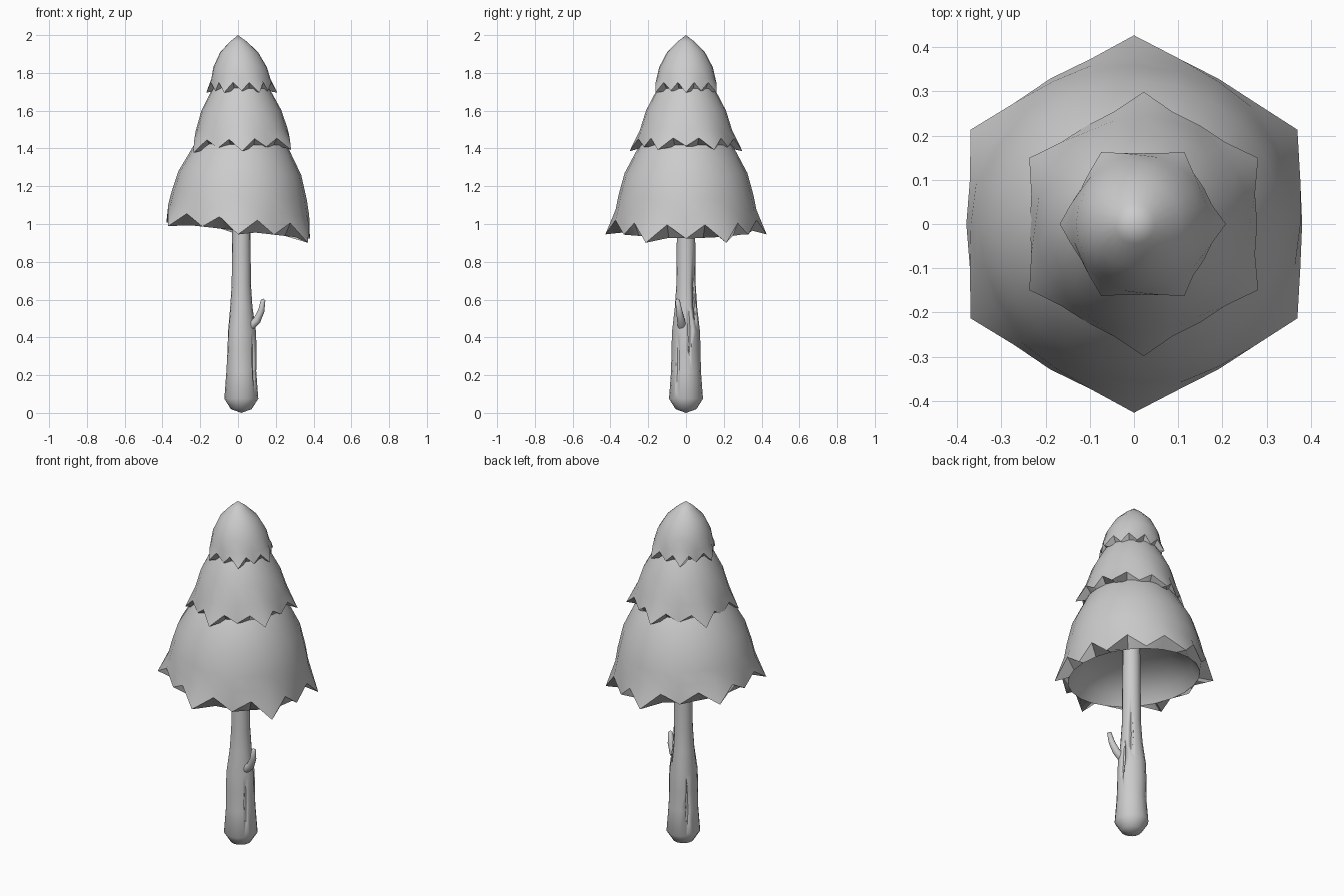
import bpy, bmesh, math
from mathutils import Vector

if "Cube" in bpy.data.objects:
    bpy.data.objects.remove(bpy.data.objects["Cube"])


def finish(bm, name, angle=40):
    bmesh.ops.recalc_face_normals(bm, faces=bm.faces)
    me = bpy.data.meshes.new(name)
    bm.to_mesh(me)
    bm.free()
    ob = bpy.data.objects.new(name, me)
    bpy.context.collection.objects.link(ob)
    bpy.ops.object.select_all(action='DESELECT')
    ob.select_set(True)
    bpy.context.view_layer.objects.active = ob
    bpy.ops.object.shade_smooth_by_angle(angle=math.radians(angle))
    return ob


def skin(bm, rings, start=None, end=None):
    """Bridge rings of points, closing the ends with fans to a pole."""
    loops = [[bm.verts.new(p) for p in r] for r in rings]
    n = len(loops[0])
    for a, b in zip(loops, loops[1:]):
        for i in range(n):
            bm.faces.new((a[i], a[(i + 1) % n], b[(i + 1) % n], b[i]))
    for loop, pole in ((loops[0], start), (loops[-1], end)):
        if pole is not None:
            v = bm.verts.new(pole)
            for i in range(n):
                bm.faces.new((loop[i], loop[(i + 1) % n], v))


def foliage(name, profile, hem, inner, rot, cx_top, cx_hem, tilt):
    """Dome with a zigzag hem and a shallow hollow underside.
    hem = (corner, peak, middle) as (r, z); inner = lip edge, then the hollow."""
    n = 24
    top, low = profile[0][1], hem[0][1]

    def place(r, z, k):
        a = math.radians(rot + 360 * k / n)
        t = min(1, (top - z) / (top - low))
        x = r * math.cos(a)
        cx = cx_top + (cx_hem - cx_top) * t
        return Vector((cx + x, r * math.sin(a), z + tilt * x * t * t))

    tooth = [hem[(0, 1, 2, 1)[k % 4]] for k in range(n)]
    rings = [[place(r, z, k) for k in range(n)] for r, z in profile[1:]]
    rings.append([place(r, z, k) for k, (r, z) in enumerate(tooth)])
    rings += [[place(r, z, k) for k in range(n)] for r, z in inner[:-1]]
    bm = bmesh.new()
    skin(bm, rings, place(0, top, 0), place(0, inner[-1][1], 0))
    return finish(bm, name, 38)


# Three tiers of foliage
foliage("lower_foliage",
        [(0, 1.62), (.14, 1.545), (.25, 1.41), (.325, 1.27), (.358, 1.15), (.373, 1.075)],
        [(.427, .945), (.387, 1.03), (.38, .965)],
        [(.35, .965), (.31, 1.03), (.2, 1.10), (0, 1.14)], 30, .02, 0, -.12)
foliage("middle_foliage",
        [(0, 1.88), (.10, 1.80), (.165, 1.69), (.212, 1.60), (.243, 1.50)],
        [(.299, 1.385), (.262, 1.45), (.257, 1.405)],
        [(.23, 1.405), (.19, 1.44), (0, 1.5)], 30, .012, .022, .03)
foliage("top_foliage",
        [(0, 2.0), (.045, 1.965), (.10, 1.91), (.142, 1.83), (.156, 1.77)],
        [(.188, 1.695), (.166, 1.75), (.161, 1.705)],
        [(.14, 1.705), (.11, 1.73), (0, 1.77)], 0, 0, .02, 0)


# Trunk
def circle(c, r, n, wob=0):
    return [(c[0] + r * (1 + wob * math.cos(3 * t)) * math.cos(t),
             c[1] + r * (1 + wob * math.cos(3 * t)) * math.sin(t), c[2])
            for t in (2 * math.pi * i / n for i in range(n))]


trunk_profile = [(.055, .02), (.09, .075), (.079, .22), (.077, .33), (.074, .43),
                 (.059, .56), (.051, .68), (.049, .90), (.045, 1.25)]
bm = bmesh.new()
skin(bm, [circle((.0175, 0, z), r, 16, .05 if .3 < z < .5 else 0) for r, z in trunk_profile],
     (.0175, 0, 0), (.0175, 0, 1.27))
trunk = finish(bm, "trunk")


def radius_at(z):
    for (r0, z0), (r1, z1) in zip(trunk_profile, trunk_profile[1:]):
        if z <= z1:
            return r0 + (r1 - r0) * (z - z0) / (z1 - z0)


# Bark cracks: slim spindles cut into the trunk (angle, low z, high z)
bm = bmesh.new()
for deg, z0, z1 in ((-38, .10, .43), (13, .30, .56), (47, .43, .73), (138, .09, .38)):
    rings, ends = [], []
    for f in (0, .25, .5, .75, 1):
        z = z0 + (z1 - z0) * f
        a = math.radians(deg + 4 * math.sin(f * 3))
        r = radius_at(z)
        c = Vector((.0175 + r * math.cos(a), r * math.sin(a), z))
        if f in (0, 1):
            ends.append(c)
        else:
            rings.append(circle(c, .012 * math.sin(math.pi * f), 6))
    skin(bm, rings, ends[0], ends[1])
cracks = finish(bm, "crack_cutter")
cracks.hide_render = True
cracks.hide_set(True)
cut = trunk.modifiers.new("cracks", 'BOOLEAN')
cut.operation, cut.solver, cut.object = 'DIFFERENCE', 'EXACT', cracks

# Bent twig
path = [((.06, -.02, .455), .024), ((.10, -.027, .49), .021), ((.123, -.036, .54), .017),
        ((.133, -.045, .597), .012)]
pts = [Vector(p) for p, _ in path]
rings = []
for i, (p, r) in enumerate(path):
    d = (pts[min(i + 1, 3)] - pts[max(i - 1, 0)]).normalized()
    q = Vector((0, 0, 1)).rotation_difference(d)
    rings.append([pts[i] + q @ Vector(v) for v in circle((0, 0, 0), r, 10)])
bm = bmesh.new()
skin(bm, rings, pts[0], pts[3] + Vector((.001, -.001, .008)))
finish(bm, "twig", 60)
